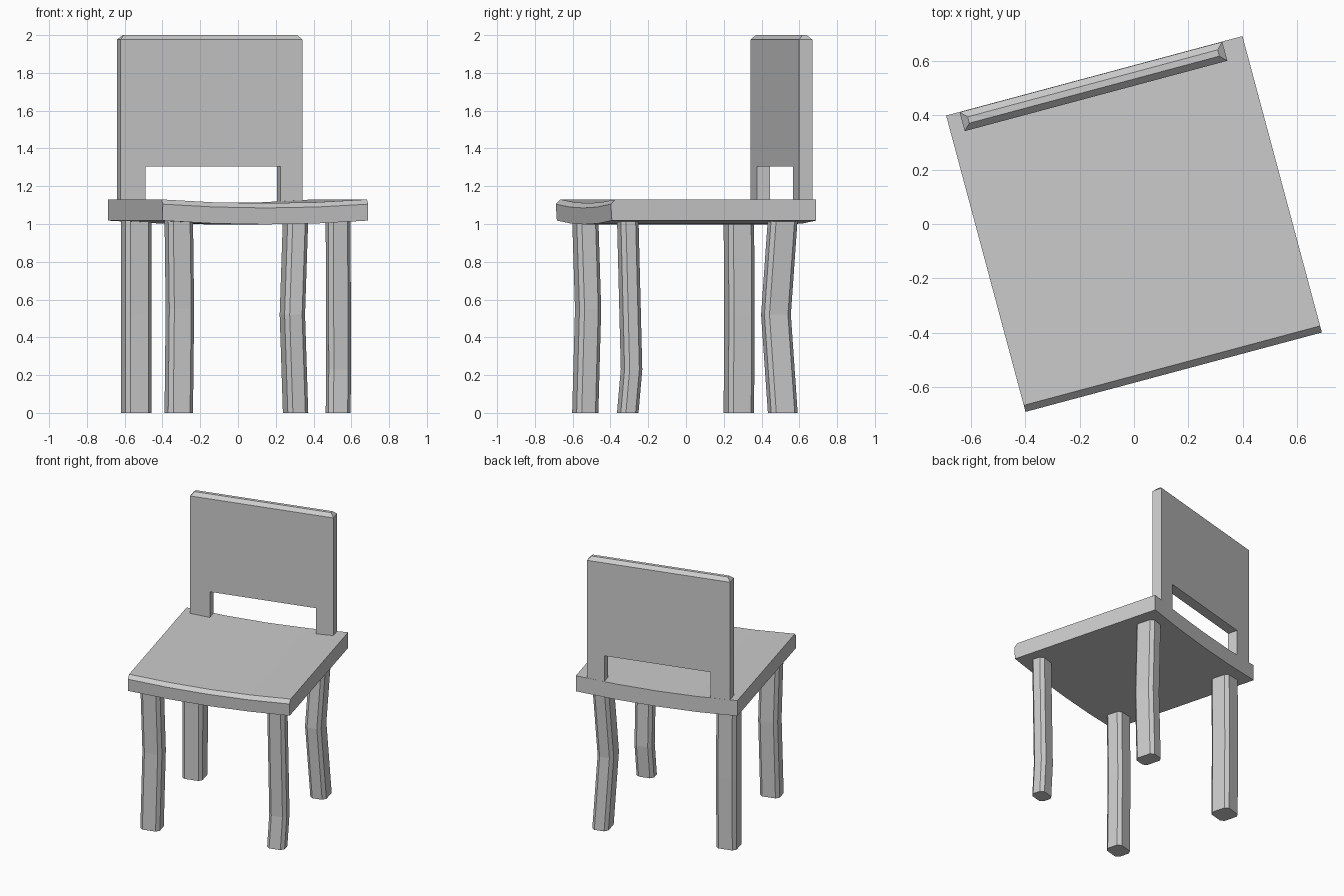
import bpy, bmesh
from math import radians
from mathutils import Matrix

if "Cube" in bpy.data.objects:
    bpy.data.objects.remove(bpy.data.objects["Cube"])

TURN = Matrix.Rotation(radians(15), 4, 'Z')   # whole chair is turned 15 degrees


def finish(name, bm):
    bmesh.ops.recalc_face_normals(bm, faces=bm.faces)
    bm.transform(TURN)
    mesh = bpy.data.meshes.new(name)
    bm.to_mesh(mesh)
    bm.free()
    obj = bpy.data.objects.new(name, mesh)
    bpy.context.collection.objects.link(obj)
    return obj


def loft(name, rings):
    """Skin a list of equal-length closed rings and cap both ends."""
    bm = bmesh.new()
    rows = [[bm.verts.new(p) for p in ring] for ring in rings]
    n = len(rows[0])
    for a, b in zip(rows, rows[1:]):
        for i in range(n):
            j = (i + 1) % n
            bm.faces.new((a[i], a[j], b[j], b[i]))
    bm.faces.new(rows[0])
    bm.faces.new(rows[-1])
    return finish(name, bm)


# Seat: side profile (y, z) swept across x with a shallow dip in the middle
H = 0.563
profile = [(-H + 0.006, 1.018), (-H, 1.105), (-H + 0.025, 1.13), (H, 1.13), (H, 1.018)]
loft("seat", [[(x, y, z - 0.02 * (1 - (x / H) ** 2)) for y, z in profile]
              for x in (-H, -H / 2, 0, H / 2, H)])

# Backrest: arch outline with two short posts, extruded in depth
L, R, Y0, Y1, TOP = -0.512, 0.486, 0.49, 0.562, 2.0
outline = [(L, 1.06), (-0.375, 1.06), (-0.375, 1.305), (0.365, 1.305),
           (0.365, 1.06), (R, 1.06), (R, TOP), (L, TOP)]
bm = bmesh.new()
face = bm.faces.new([bm.verts.new((x, Y0, z)) for x, z in outline])
ext = bmesh.ops.extrude_face_region(bm, geom=[face], use_keep_orig=True)
moved = [g for g in ext["geom"] if isinstance(g, bmesh.types.BMVert)]
bmesh.ops.translate(bm, verts=moved, vec=(0, Y1 - Y0, 0))
bmesh.ops.recalc_face_normals(bm, faces=bm.faces)
top_edges = [e for e in bm.edges if all(v.co.z > TOP - 0.001 for v in e.verts)]
bmesh.ops.bevel(bm, geom=top_edges, offset=0.024, segments=1, affect='EDGES')
finish("backrest", bm)


# Legs: chamfered box sections, bent at one height by a world-space shift
def leg(name, x, y, wx, wy, bend_z, shift, c=0.022):
    a, b = wx / 2, wy / 2
    section = [(a, b - c), (a - c, b), (c - a, b), (-a, b - c),
               (-a, c - b), (c - a, -b), (a - c, -b), (a, c - b)]
    offset = TURN.inverted() @ Matrix.Translation((*shift, 0)).translation
    levels = [(0, 0), (bend_z, 1), (1.03, 0)]
    loft(name, [[(x + px + offset.x * k, y + py + offset.y * k, z)
                 for px, py in section] for z, k in levels])


leg("back_left_leg", -0.449, 0.41, 0.141, 0.141, 0.52, (0.0, 0.003))
leg("front_left_leg", -0.441, -0.434, 0.136, 0.119, 0.55, (0.006, 0.015))
leg("back_right_leg", 0.427, 0.416, 0.112, 0.145, 0.52, (-0.017, -0.036))
leg("front_right_leg", 0.432, -0.435, 0.122, 0.097, 0.23, (0.003, 0.02))
